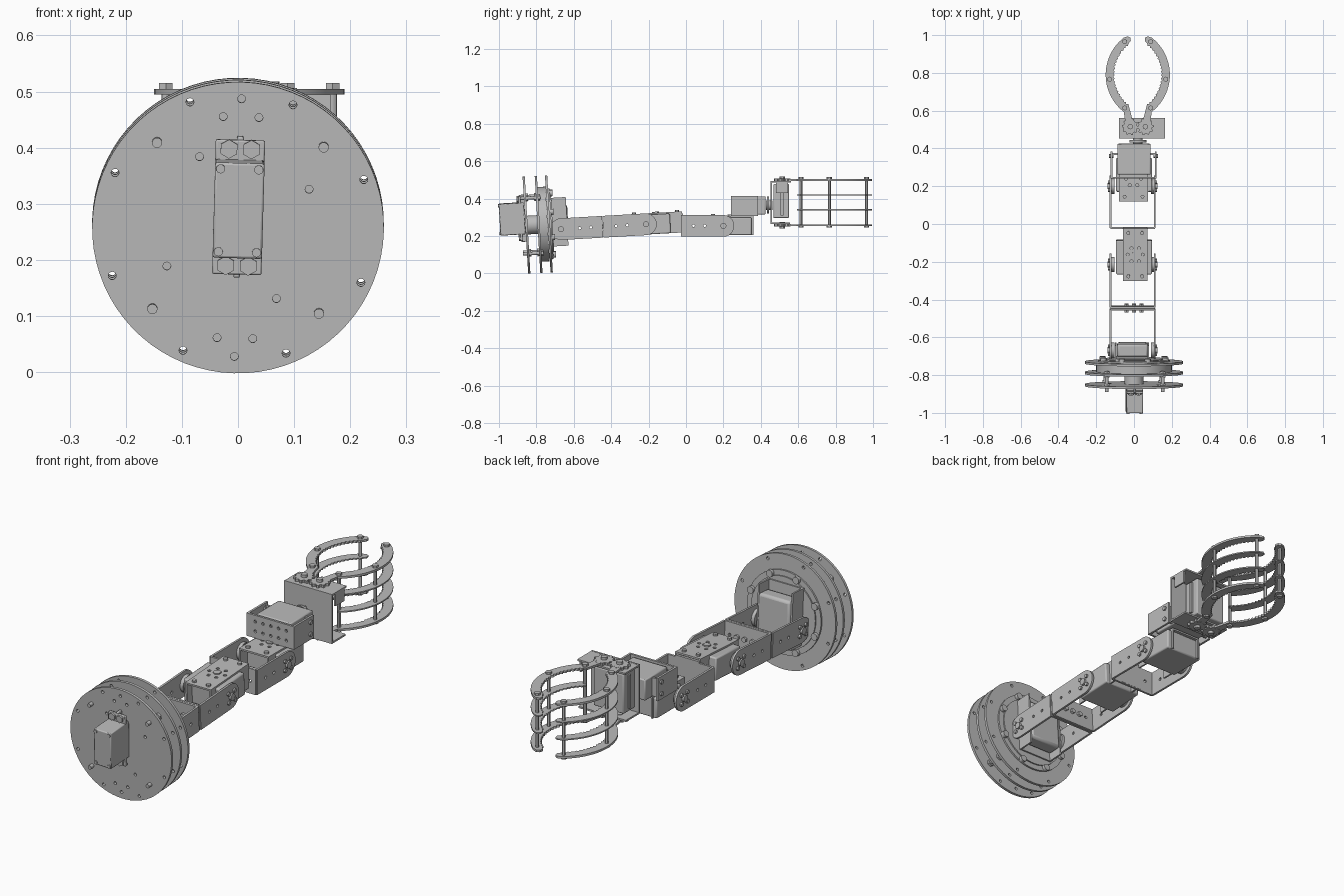
import bpy, bmesh
from math import sin, cos, pi, radians
from mathutils import Matrix, Vector

if "Cube" in bpy.data.objects:
    bpy.data.objects.remove(bpy.data.objects["Cube"], do_unlink=True)

grey = bpy.data.materials.new("machined_grey")
grey.use_nodes = True
grey.diffuse_color = (0.5, 0.5, 0.5, 1)
grey.node_tree.nodes["Principled BSDF"].inputs["Base Color"].default_value = grey.diffuse_color

AXES = {"x": Vector((1, 0, 0)), "y": Vector((0, 1, 0)), "z": Vector((0, 0, 1))}
LEVEL = Matrix.Identity(4)
HUB = Matrix.Translation((0, -0.78, 0.262))
ARM = HUB @ Matrix.Rotation(radians(3.3), 4, "X") @ HUB.inverted()
BASE = HUB @ Matrix.Rotation(radians(3.3), 4, "X") @ Matrix.Rotation(radians(1.6), 4, "Y") @ HUB.inverted()
made = []


class Part:
    """Collects simple solids into one named object."""

    def __init__(self):
        self.bm = bmesh.new()

    def box(self, x0, x1, y0, y1, z0, z1):
        m = Matrix.Translation(((x0 + x1) / 2, (y0 + y1) / 2, (z0 + z1) / 2))
        bmesh.ops.create_cube(self.bm, size=1, matrix=m @ Matrix.Diagonal((x1 - x0, y1 - y0, z1 - z0, 1)))
        return self

    def rod(self, centre, axis, r, length, sides=16):
        turn = AXES["z"].rotation_difference(AXES[axis]).to_matrix().to_4x4()
        bmesh.ops.create_cone(self.bm, cap_ends=True, segments=sides, radius1=r, radius2=r,
                              depth=length, matrix=Matrix.Translation(centre) @ turn)
        return self

    def prism(self, points, axis, lo, hi):
        place = {"x": lambda a, b: (lo, a, b), "z": lambda a, b: (a, b, lo)}[axis]
        face = self.bm.faces.new([self.bm.verts.new(place(a, b)) for a, b in points])
        new = bmesh.ops.extrude_face_region(self.bm, geom=[face])["geom"]
        verts = [v for v in new if isinstance(v, bmesh.types.BMVert)]
        bmesh.ops.translate(self.bm, vec=AXES[axis] * (hi - lo), verts=verts)
        return self

    def done(self, name, frame=LEVEL, bevel=0, holes=None):
        bmesh.ops.recalc_face_normals(self.bm, faces=self.bm.faces)
        mesh = bpy.data.meshes.new(name)
        self.bm.to_mesh(mesh)
        self.bm.free()
        mesh.materials.append(grey)
        ob = bpy.data.objects.new(name, mesh)
        bpy.context.collection.objects.link(ob)
        if bevel:
            mod = ob.modifiers.new("edge", "BEVEL")
            mod.width, mod.segments, mod.limit_method = bevel, 2, "ANGLE"
        if holes:
            cutter = holes.done("hole_cutter")
            made.remove(cutter)
            mod = ob.modifiers.new("holes", "BOOLEAN")
            mod.operation, mod.object, mod.solver = "DIFFERENCE", cutter, "EXACT"
            bpy.context.view_layer.update()
            graph = bpy.context.evaluated_depsgraph_get()
            ob.data = bpy.data.meshes.new_from_object(ob.evaluated_get(graph))
            ob.modifiers.clear()
            bpy.data.objects.remove(cutter, do_unlink=True)
        ob.matrix_world = frame
        made.append(ob)
        return ob


def ring(r, count, start=0.0):
    return [(r * cos(start + 2 * pi * i / count), r * sin(start + 2 * pi * i / count)) for i in range(count)]


# Turntable: three drilled discs
ZC = 0.262
rim_spots = ring(0.24, 8, pi / 8)
post_spots = ring(0.21, 4, pi / 4)
inner_spots = ring(0.144, 4, pi / 6) + ring(0.2, 2, pi / 2 - 0.16) + ring(0.2, 2, pi / 2 + 0.16) + ring(0.23, 2, pi / 2)
for name, y in (("front_disc", -0.853), ("middle_disc", -0.788), ("rear_disc", -0.733)):
    cut = Part()
    for x, z in rim_spots + (inner_spots if name == "front_disc" else []):
        cut.rod((x, y, ZC + z), "y", 0.007, 0.1)
    Part().rod((0, y, ZC), "y", 0.26, 0.012, 72).done(name, BASE, holes=cut)

Part().rod((0, -0.765, ZC), "y", 0.2, 0.05, 64).rod((0, -0.724, ZC), "y", 0.19, 0.01, 64).done("bearing", BASE)
Part().rod((0, -0.717, ZC), "y", 0.165, 0.008, 64).done("bearing_cover", BASE)
Part().rod((0, -0.82, ZC), "y", 0.05, 0.06, 24).done("turntable_horn", BASE)

posts = Part()
for x, z in post_spots:
    posts.rod((x, -0.825, ZC + z), "y", 0.009, 0.11)
    for y in (-0.842, -0.798, -0.778):
        posts.rod((x, y, ZC + z), "y", 0.017, 0.012, 6)
posts.done("disc_posts", BASE)
bolts = Part()
for x, z in ring(0.178, 8, pi / 8):
    bolts.rod((x, -0.712, ZC + z), "y", 0.016, 0.016, 16)
bolts.done("bearing_bolts", BASE)

# Turntable motor
Part().box(-0.044, 0.044, -0.995, -0.86, 0.215, 0.385).done("base_motor", BASE, 0.004)
tabs, nuts = Part(), Part()
for s in (-1, 1):
    z = 0.3 + s * 0.1
    tabs.box(-0.044, 0.044, -0.89, -0.875, z - 0.02, z + 0.02)
    tabs.box(-0.006, 0.006, -0.885, -0.855, z - 0.026, z + 0.026)
    for x in (-0.02, 0.02):
        nuts.rod((x, -0.89, z + s * 0.004), "y", 0.017, 0.016, 6)
        nuts.rod((x * 1.7, -0.995, 0.3 + s * 0.074), "y", 0.008, 0.008)
tabs.done("base_motor_tabs", BASE, 0.003)
nuts.done("base_motor_bolts", BASE)


# Fork brackets: two drilled arms with rounded ends, and a crossplate
def fork(name, pivot, base, zc, frame):
    d = 1 if base > pivot else -1
    half = 0.058
    arc = [(pivot - d * half * cos(t * pi / 12), zc + half * sin(t * pi / 12)) for t in range(-6, 7)]
    outline = arc + [(base, zc + half), (base, zc - half)]
    cut = Part()
    for y, z in ring(0.03, 4, pi / 4) + [(0, 0), (d * 0.1, 0), (d * 0.16, 0)]:
        cut.rod((0, pivot + y, zc + z), "x", 0.007, 0.5, 12)
    arms = Part().prism(outline, "x", -0.13, -0.12).prism(outline, "x", 0.105, 0.115)
    arms.done(name + "_arms", frame, holes=cut)
    cut = Part()
    for x in (-0.08, -0.04, 0, 0.04, 0.08):
        cut.rod((x, base, zc), "y", 0.007, 0.1, 12)
    plate = Part().box(-0.125, 0.11, base - 0.005, base + 0.005, zc - half, zc + half)
    plate.done(name + "_crossplate", frame, holes=cut)
    # Pivot horns and their screws
    horns = Part()
    for x, s in ((-0.125, -1), (0.11, 1)):
        horns.rod((x - s * 0.013, pivot, zc), "x", 0.04, 0.016, 24)
        horns.rod((x + s * 0.008, pivot, zc), "x", 0.016, 0.014, 16)
        for y, z in ring(0.03, 4, pi / 4):
            horns.rod((x + s * 0.006, pivot + y, zc + z), "x", 0.009, 0.014, 12)
    horns.done(name + "_horns", frame)


fork("shoulder_fork", -0.67, -0.452, 0.23, ARM)
fork("elbow_fork", -0.215, -0.44, 0.23, ARM)
fork("wrist_fork", 0.2, -0.022, 0.254, LEVEL)

joint_bolts = Part()
for x in (-0.04, 0, 0.04):
    joint_bolts.rod((x, -0.446, 0.23), "y", 0.012, 0.045, 6)
joint_bolts.done("crossplate_bolts", ARM)

# Shoulder motor, standing upright in a channel on the rear disc
Part().box(-0.09, 0.075, -0.70, -0.63, 0.17, 0.36).done("shoulder_motor", ARM, 0.012)
shoulder = Part().box(-0.1, 0.08, -0.718, -0.706, 0.14, 0.4)
shoulder.box(-0.1, -0.092, -0.715, -0.635, 0.14, 0.4).box(0.072, 0.08, -0.715, -0.635, 0.14, 0.4)
shoulder.done("shoulder_channel", ARM)


# Flat motor with tabs and a drilled plate over it
def flat_motor(name, y0, y1, z0, z1, px, py, frame):
    Part().box(-0.095, 0.095, y0, y1, z0, z1).done(name, frame, 0.006)
    cut = Part()
    middle = (py[0] + py[1]) / 2
    for x, y in ring(0.04, 6):
        cut.rod(((px[0] + px[1]) / 2 + x, middle + y, z1), "z", 0.008, 0.1, 12)
    Part().box(px[0], px[1], py[0], py[1], z1, z1 + 0.008).done(name + "_plate", frame, holes=cut)
    sides = Part()
    for x in px:
        sides.box(x - 0.004, x + 0.004, py[0], py[1], z0, z1 + 0.008)
    sides.done(name + "_channel", frame)
    screws = Part()
    for y in (py[0] + 0.025, py[1] - 0.025):
        for x in (px[0] + 0.025, px[1] - 0.025):
            screws.rod((x, y, z1 + 0.01), "z", 0.01, 0.014, 12)
    screws.rod(((px[0] + px[1]) / 2, middle, z1 + 0.008), "z", 0.018, 0.012, 6)
    screws.done(name + "_screws", frame)


flat_motor("elbow_motor", -0.265, -0.085, 0.175, 0.28, (-0.055, 0.068), (-0.3, -0.02), ARM)
flat_motor("wrist_motor", 0.17, 0.35, 0.205, 0.3, (-0.075, 0.07), (0.12, 0.36), LEVEL)
Part().box(-0.055, 0.068, -0.028, -0.016, 0.2, 0.32).done("elbow_endplate")

# Wrist rotation motor in its C-shaped channel
Part().box(-0.088, 0.088, 0.262, 0.425, 0.315, 0.412).done("rotation_motor", LEVEL, 0.005)
cut = Part()
for x in (-0.08, -0.04, 0, 0.04, 0.08):
    for z in (0.34, 0.385):
        cut.rod((x, 0.245, z), "y", 0.007, 0.1, 12)
Part().box(-0.125, 0.12, 0.24, 0.25, 0.308, 0.414).done("rotation_channel_back", holes=cut)
wings = Part()
for x in (-0.12, 0.115):
    wings.box(x - 0.005, x + 0.005, 0.245, 0.385, 0.308, 0.414)
    for z in (0.335, 0.39):
        wings.rod((x, 0.36, z), "x", 0.01, 0.024, 12)
wings.box(-0.12, 0.115, 0.365, 0.375, 0.32, 0.405)
wings.done("rotation_channel_wings")
horn = Part().rod((0.02, 0.438, 0.365), "y", 0.045, 0.012, 24).rod((0.02, 0.445, 0.365), "y", 0.025, 0.035, 16)
horn.done("rotation_horn")

# Gripper housing
cut = Part()
for x, z in ring(0.035, 4):
    cut.rod((0.03 + x, 0.46, 0.365 + z), "y", 0.006, 0.1, 12)
Part().box(-0.08, 0.165, 0.453, 0.461, 0.265, 0.495).done("gripper_backplate", holes=cut)
frame_plates = Part().box(-0.08, 0.165, 0.455, 0.562, 0.486, 0.494).box(-0.08, 0.165, 0.455, 0.555, 0.265, 0.273)
frame_plates.box(0.157, 0.165, 0.48, 0.545, 0.43, 0.49)
frame_plates.done("gripper_plates")
Part().box(-0.065, 0.09, 0.468, 0.55, 0.295, 0.478).done("gripper_motor", LEVEL, 0.005)
Part().box(-0.072, 0.1, 0.505, 0.52, 0.31, 0.465).done("gripper_motor_tabs")


# Claws: toothed arcs in four layers, joined by rods and driven by gears
MID, CU, CY, OUT, IN = 0.02, -0.079, 0.79, 0.249, 0.209


def arc_point(r, deg):
    return CU + r * cos(radians(deg)), CY + r * sin(radians(deg))


outer = [arc_point(OUT, a) for a in range(-52, 55, 4)]
tip = [arc_point(OUT - 0.006, 57), arc_point(IN + 0.02, 59), arc_point(IN + 0.004, 57)]
inner = [arc_point(IN - (0.007 if i % 2 else 0), 52 - 2.5 * i) for i in range(42)]
blade = outer + tip + inner
levers = blade + [(0.025, 0.54), (0.028, 0.515), (0.062, 0.515)]
gear = [(r * cos(i * pi / 20), r * sin(i * pi / 20)) for i in range(40) for r in [0.045 if i % 4 < 2 else 0.036]]

for side, s in (("left", 1), ("right", -1)):
    def flip(points):
        return [(MID + s * u, y) for u, y in points]

    claw = Part()
    for z, thick, shape in ((0.5, 0.01, levers), (0.42, 0.006, blade), (0.34, 0.006, blade), (0.257, 0.01, levers)):
        claw.prism(flip(shape), "z", z - thick / 2, z + thick / 2)
    claw.done(side + "_claw_blades")
    gears = Part()
    pins = Part()
    for z in (0.5, 0.257):
        gears.prism(flip([(0.04 + u, 0.515 + v) for u, v in gear]), "z", z - 0.006, z + 0.006)
        pins.rod((MID + s * 0.04, 0.515, z), "z", 0.014, 0.036, 12)
    gears.done(side + "_claw_gears")
    for deg in (-50, -6, 50):
        u, y = arc_point((OUT + IN) / 2, deg)
        pins.rod((MID + s * u, y, 0.379), "z", 0.008, 0.27, 12)
        for z in (0.51, 0.249):
            pins.rod((MID + s * u, y, z), "z", 0.014, 0.01, 6)
    pins.done(side + "_claw_rods")

# Smooth round surfaces, crisp edges
bpy.ops.object.select_all(action="DESELECT")
for ob in made:
    ob.select_set(True)
bpy.context.view_layer.objects.active = made[0]
bpy.ops.object.shade_smooth_by_angle(angle=radians(30))
